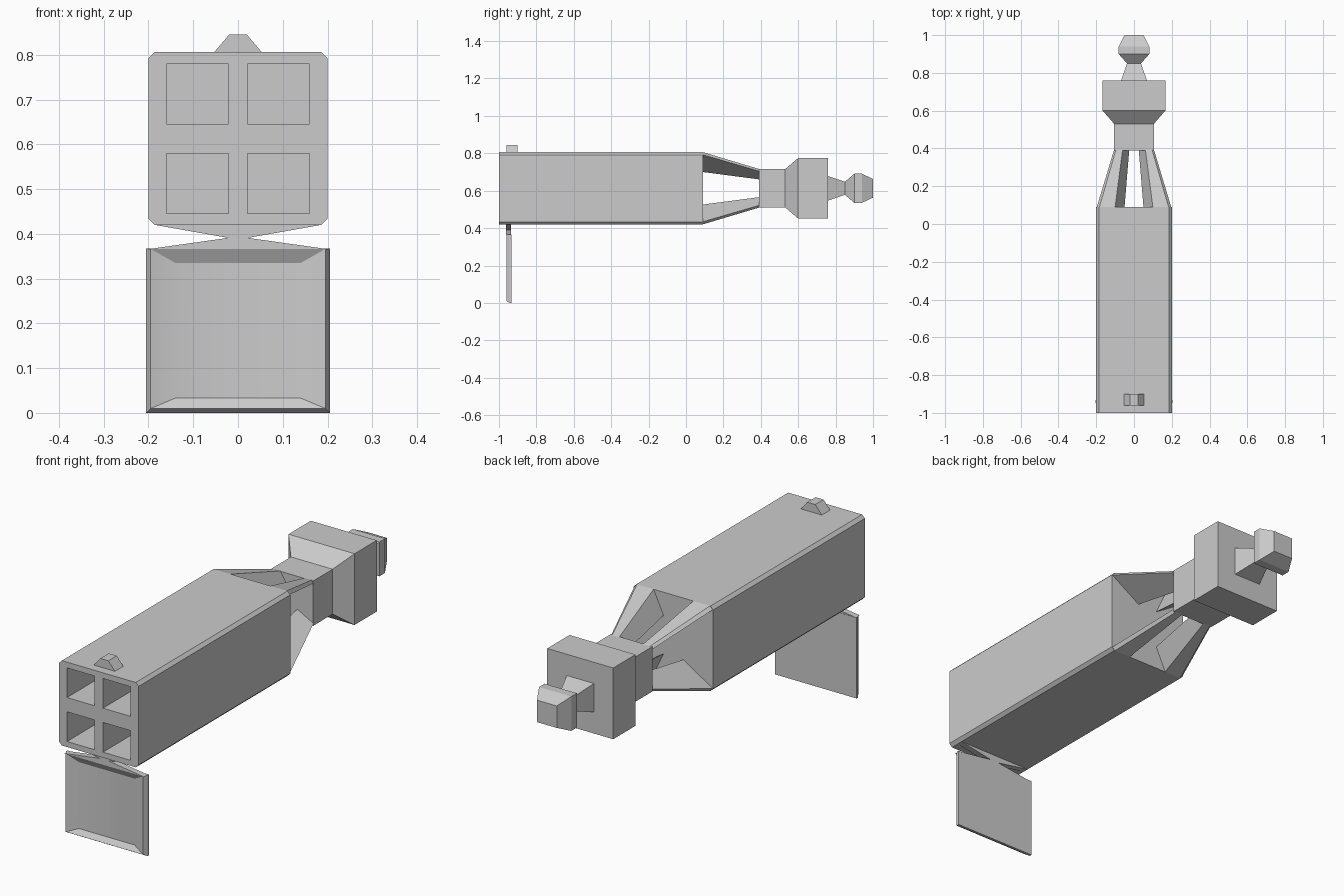
import bpy, bmesh

if "Cube" in bpy.data.objects:
    bpy.data.objects.remove(bpy.data.objects["Cube"])

MID = 0.613  # height of the long axis


def make(name, bm, smooth_mats=False):
    bmesh.ops.recalc_face_normals(bm, faces=bm.faces)
    me = bpy.data.meshes.new(name)
    bm.to_mesh(me)
    bm.free()
    ob = bpy.data.objects.new(name, me)
    bpy.context.collection.objects.link(ob)
    return ob


def add_loft(bm, rings):
    loops = [[bm.verts.new(p) for p in r] for r in rings]
    n = len(loops[0])
    for a, b in zip(loops, loops[1:]):
        for i in range(n):
            j = (i + 1) % n
            bm.faces.new((a[i], a[j], b[j], b[i]))
    bm.faces.new(loops[0])
    bm.faces.new(loops[-1])


def loft(name, rings):
    bm = bmesh.new()
    add_loft(bm, rings)
    return make(name, bm)


def rect_y(x0, x1, z0, z1, y):
    return [(x0, y, z0), (x1, y, z0), (x1, y, z1), (x0, y, z1)]


def square_stack(name, rows):
    return loft(name, [rect_y(-hx, hx, MID - hz, MID + hz, y) for y, hx, hz in rows])


def prism(name, outline, y0, y1):
    return loft(name, [[(x, y, z) for x, z in outline] for y in (y0, y1)])


# Main body: long chamfered box
X, B, T, c = 0.2, 0.42, 0.806, 0.014
body = prism("body", [(-X + c, B), (X - c, B), (X, B + c), (X, T - c),
                      (X - c, T), (-X + c, T), (-X, T - c), (-X, B + c)], -1, 0.09)

# Four square tubes cut into the front
bm = bmesh.new()
for x0 in (-0.16, 0.021):
    for z0 in (0.445, 0.645):
        add_loft(bm, [rect_y(x0, x0 + 0.139, z0, z0 + 0.135, y) for y in (-1.1, -0.4)])
cutter = make("tube_cutter", bm)
cutter.hide_render = True
mod = body.modifiers.new("tubes", 'BOOLEAN')
mod.object = cutter
mod.operation = 'DIFFERENCE'
mod.solver = 'EXACT'
dg = bpy.context.evaluated_depsgraph_get()
body_mesh = bpy.data.meshes.new_from_object(body.evaluated_get(dg))
body.modifiers.clear()
body.data = body_mesh
bpy.data.objects.remove(cutter)

# Four tapering struts behind the body
near = [(0.197, 0.179), (0.183, 0.193), (0.10, 0.193), (0.05, 0.087)]
far = [(0.105, 0.09), (0.095, 0.102), (0.06, 0.102), (0.025, 0.047)]
bm = bmesh.new()
for sx in (-1, 1):
    for sz in (-1, 1):
        add_loft(bm, [[(sx * x, y, MID + sz * z) for x, z in sec]
                      for y, sec in ((0.09, near), (0.395, far))])
make("struts", bm)

# Rear block, neck and tail knob
square_stack("rear_block", [(0.39, 0.105, 0.102), (0.53, 0.105, 0.102),
                            (0.60, 0.166, 0.162), (0.76, 0.166, 0.162)])
square_stack("tail_knob", [(0.755, 0.07, 0.067), (0.85, 0.037, 0.035), (0.90, 0.081, 0.078),
                           (0.94, 0.081, 0.078), (1.0, 0.05, 0.05)])

# Small sight tab on top
prism("top_tab", [(-0.058, 0.80), (0.058, 0.80), (0.02, 0.845), (-0.02, 0.845)], -0.96, -0.90)

# Bow-tie hinge below the front
prism("hinge", [(-0.186, 0.42), (-0.022, 0.391), (-0.2, 0.366), (0.2, 0.366),
                (0.022, 0.391), (0.186, 0.42)], -0.962, -0.935)

# Hanging door: dished front with a thin bevelled rim
door = loft("door", [rect_y(-0.205, 0.205, 0, 0.367, -0.933),
                     rect_y(-0.205, 0.205, 0, 0.367, -0.943),
                     rect_y(-0.195, 0.195, 0.01, 0.366, -0.96),
                     rect_y(-0.14, 0.14, 0.033, 0.335, -0.943)])
# smooth only the dish floor and its side walls
for p in door.data.polygons:
    xs = [door.data.vertices[i].co for i in p.vertices]
    inner = sum(abs(abs(v.x) - 0.14) < 1e-4 for v in xs)
    side_wall = inner == 2 and len({v.x > 0 for v in xs}) == 1
    p.use_smooth = inner == 4 or side_wall
